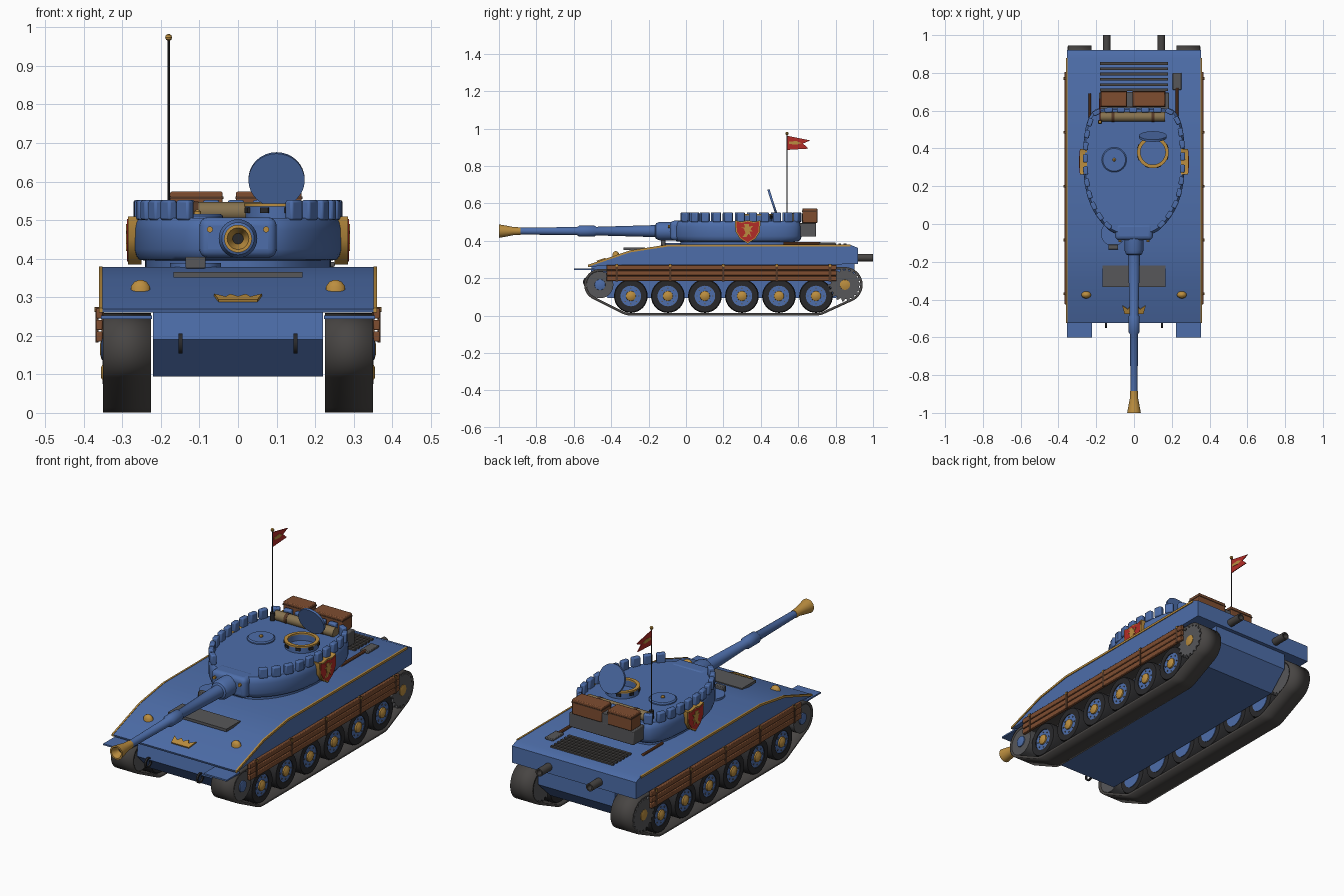
import bpy, bmesh
from math import sin, cos, pi, radians, hypot, atan2
from mathutils import Vector
from mathutils.geometry import convex_hull_2d

cube = bpy.data.objects.get("Cube")
if cube:
    bpy.data.objects.remove(cube, do_unlink=True)


def material(name, rgb):
    m = bpy.data.materials.new(name)
    m.use_nodes = True
    m.diffuse_color = (*rgb, 1)
    m.node_tree.nodes["Principled BSDF"].inputs["Base Color"].default_value = (*rgb, 1)
    return m


BLUE = material("blue paint", (0.075, 0.155, 0.4))
GOLD = material("gold", (0.5, 0.27, 0.05))
WOOD = material("wood", (0.21, 0.075, 0.03))
STRAP = material("dark leather", (0.09, 0.04, 0.02))
RED = material("red", (0.45, 0.025, 0.02))
TRACK = material("track grey", (0.065, 0.06, 0.057))
TYRE = material("tyre black", (0.022, 0.022, 0.024))
STEEL = material("steel grey", (0.095, 0.095, 0.1))
CANVAS = material("canvas", (0.24, 0.17, 0.08))

PLACE = {"X": lambda p, q, h: (h, p, q),
         "Y": lambda p, q, h: (p, h, q),
         "Z": lambda p, q, h: (p, q, h)}


def loft(name, loops, mat, at=(0, 0, 0), cap=True, wrap=False):
    """Skin a series of equal closed loops."""
    bm = bmesh.new()
    rows = [[bm.verts.new(p) for p in loop] for loop in loops]
    n = len(rows[0])
    for a, b in zip(rows, rows[1:] + (rows[:1] if wrap else [])):
        for i in range(n):
            j = (i + 1) % n
            bm.faces.new((a[i], a[j], b[j], b[i]))
    if cap and not wrap:
        bm.faces.new(rows[0])
        bm.faces.new(rows[-1])
    bmesh.ops.recalc_face_normals(bm, faces=bm.faces)
    me = bpy.data.meshes.new(name)
    bm.to_mesh(me)
    bm.free()
    me.materials.append(mat)
    me.shade_smooth()
    me.set_sharp_from_angle(angle=radians(35))
    ob = bpy.data.objects.new(name, me)
    ob.location = at
    bpy.context.collection.objects.link(ob)
    return ob


def prism(name, pts, axis, a, b, mat, at=(0, 0, 0), cap=True):
    return loft(name, [[PLACE[axis](p, q, h) for p, q in pts] for h in (a, b)], mat, at, cap)


def lathe(name, profile, axis, mat, at=(0, 0, 0), wrap=False, n=32):
    ring = [(cos(2 * pi * i / n), sin(2 * pi * i / n)) for i in range(n)]
    return loft(name, [[PLACE[axis](r * c, r * s, h) for c, s in ring] for r, h in profile],
                mat, at, wrap=wrap)


def rod(name, r, a, b, axis, mat, at=(0, 0, 0), n=24):
    return lathe(name, [(r, a), (r, b)], axis, mat, at, n=n)


def box(name, center, size, mat, bevel=0.0):
    w, d, h = (s / 2 for s in size)
    ob = prism(name, [(-w, -d), (w, -d), (w, d), (-w, d)], "Z", -h, h, mat, center)
    if bevel:
        mod = ob.modifiers.new("bevel", "BEVEL")
        mod.width, mod.segments = bevel, 2
    return ob


def smooth_loop(pts, steps=4):
    """Closed Catmull-Rom curve through the points."""
    out, n = [], len(pts)
    for i in range(n):
        a, b, c, d = (Vector(pts[(i + k) % n]) for k in (-1, 0, 1, 2))
        for s in range(steps):
            t = s / steps
            out.append(tuple(0.5 * (2 * b + (c - a) * t + (2 * a - 5 * b + 4 * c - d) * t ** 2
                                    + (3 * b - a - 3 * c + d) * t ** 3)))
    return out


# Hull
deck = [(-0.523, 0.27), (-0.3, 0.347), (-0.1, 0.378), (0.88, 0.378)]
prism("upper_hull", [(-0.52, 0.26)] + deck + [(0.92, 0.362), (0.92, 0.275), (-0.4, 0.272)],
      "X", -0.356, 0.356, BLUE)
prism("lower_hull", [(-0.505, 0.262), (-0.515, 0.19), (-0.42, 0.095), (0.8, 0.095),
                     (0.9, 0.19), (0.9, 0.28), (-0.45, 0.28)], "X", -0.221, 0.221, BLUE)
trim = [(y, z + 0.002) for y, z in deck]
trim += [(y, z - 0.009) for y, z in reversed(deck)]

# Running gear
wheels = [-0.295 + 0.198 * i for i in range(6)]
circles = [(-0.46, 0.165, 0.078), (wheels[0], 0.105, 0.098),
           (wheels[-1], 0.105, 0.098), (0.85, 0.165, 0.088)]
cloud = [(y + r * cos(a * pi / 24), z + r * sin(a * pi / 24))
         for y, z, r in circles for a in range(48)]
belt = [cloud[i] for i in convex_hull_2d(cloud)]
cog = [((0.09 if i % 4 < 2 else 0.076) * cos(i * pi / 36),
        (0.09 if i % 4 < 2 else 0.076) * sin(i * pi / 36)) for i in range(72)]
for s, side in ((1, "left"), (-1, "right")):
    track = prism(side + "_track", belt, "X", 0.226 * s, 0.35 * s, TRACK, cap=False)
    mod = track.modifiers.new("thickness", "SOLIDIFY")
    mod.thickness, mod.offset = 0.013, 0
    for y in wheels:
        at = (0, y, 0.105)
        lathe(side + "_tyre", [(0.055, 0.235 * s), (0.085, 0.235 * s), (0.09, 0.245 * s),
                               (0.09, 0.335 * s), (0.085, 0.345 * s), (0.055, 0.345 * s)],
              "X", TYRE, at, wrap=True)
        rod(side + "_wheel_disc", 0.056, 0.232 * s, 0.341 * s, "X", BLUE, at)
        lathe(side + "_wheel_hub", [(0.028, 0.33 * s), (0.026, 0.348 * s), (0.012, 0.356 * s)],
              "X", GOLD, at, n=20)
        for k in range(8):
            a = k * pi / 4
            rod(side + "_wheel_bolt", 0.004, 0.335 * s, 0.344 * s, "X", STEEL,
                (0, y + 0.042 * cos(a), 0.105 + 0.042 * sin(a)), n=6)
    rod(side + "_idler", 0.072, 0.232 * s, 0.347 * s, "X", STEEL, (0, -0.46, 0.165))
    lathe(side + "_idler_hub", [(0.03, 0.34 * s), (0.028, 0.352 * s), (0.012, 0.356 * s)],
          "X", BLUE, (0, -0.46, 0.165))
    prism(side + "_sprocket", cog, "X", 0.232 * s, 0.352 * s, STEEL, (0, 0.85, 0.165))
    lathe(side + "_sprocket_hub", [(0.03, 0.34 * s), (0.027, 0.354 * s), (0.012, 0.358 * s)],
          "X", GOLD, (0, 0.85, 0.165))

    # Gold edge trim, plank skirt with straps, fender
    prism(side + "_deck_trim", trim, "X", 0.351 * s, 0.36 * s, GOLD)
    for i in range(3):
        box(side + "_skirt_plank", (0.36 * s, 0.19, 0.258 - 0.03 * i), (0.016, 1.23, 0.026), WOOD, 0.003)
    box(side + "_skirt_backing", (0.351 * s, 0.19, 0.23), (0.006, 1.22, 0.08), STRAP)
    for i in range(5):
        y = -0.37 + 0.285 * i
        box(side + "_skirt_strap", (0.366 * s, y, 0.229), (0.008, 0.014, 0.092), STRAP)
        rod(side + "_strap_stud", 0.007, 0.355 * s, 0.372 * s, "X", GOLD, (0, y, 0.268), 10)
    box(side + "_fender", (0.289 * s, -0.545, 0.248), (0.132, 0.11, 0.008), BLUE)

    # Headlight, tow ring, exhaust
    lathe(side + "_headlight", [(0.026, -0.02), (0.025, 0.008), (0.016, 0.02), (0.004, 0.025)],
          "Z", GOLD, (0.253 * s, -0.375, 0.32)).scale = (1, 0.75, 1)
    lathe(side + "_tow_ring", [(0.018, -0.005), (0.026, -0.005), (0.026, 0.005), (0.018, 0.005)],
          "X", TYRE, (0.149 * s, -0.525, 0.18), wrap=True)
    lathe(side + "_exhaust", [(0.013, 0.96), (0.013, 1.0), (0.02, 1.0), (0.02, 0.88)],
          "Y", TRACK, (0.145 * s, 0, 0.31))

    # Turret shield with a prancing beast
    half = [(0.036, -0.008), (0.068, 0), (0.066, -0.06), (0.042, -0.098)]
    crest = [(0, 0)] + half + [(0, -0.125)] + [(-u, v) for u, v in reversed(half)]
    inner = [(u * 0.88, (v + 0.06) * 0.88 - 0.06) for u, v in crest]
    beast = [(-0.03, -0.09), (-0.012, -0.07), (-0.02, -0.045), (-0.034, -0.04), (-0.014, -0.038),
             (-0.02, -0.02), (0.006, -0.02), (0.008, -0.034), (0.03, -0.03), (0.014, -0.048),
             (0.026, -0.06), (0.01, -0.06), (0.02, -0.09), (0.004, -0.072), (-0.008, -0.09)]
    at = (0, 0.33, 0.51)
    prism(side + "_shield_rim", crest, "X", 0.25 * s, 0.286 * s, GOLD, at)
    prism(side + "_shield_field", inner, "X", 0.28 * s, 0.288 * s, RED, at)
    prism(side + "_shield_beast", beast, "X", 0.285 * s, 0.291 * s, GOLD, at)
    rod(side + "_mantlet_rivet", 0.008, -0.095, -0.08, "Y", GOLD, (0.073 * s, 0, 0.476), 10)

# Glacis details
crown = [(-0.05, -0.018), (0.05, -0.018), (0.062, 0.03), (0.032, 0.008), (0.02, 0.028),
         (0, 0.01), (-0.02, 0.028), (-0.032, 0.008), (-0.062, 0.03)]
prism("crown_plate", crown, "Z", 0, 0.007, GOLD, (0, -0.458, 0.293)).rotation_euler.x = atan2(0.077, 0.223)
box("glacis_panel", (0, -0.277, 0.358), (0.335, 0.115, 0.014), STEEL)
rod("driver_hatch", 0.066, 0.37, 0.389, "Z", BLUE, (-0.11, -0.05, 0))
box("driver_periscope", (-0.11, -0.122, 0.39), (0.052, 0.025, 0.03), STEEL, 0.003)

# Engine grille and deck tools
for i in range(6):
    box("engine_slat", (0, 0.71 + 0.028 * i, 0.38), (0.36, 0.014, 0.012), TRACK)
rod("shovel_handle", 0.008, 0.52, 0.72, "Y", WOOD, (0.228, 0, 0.387), 10)
box("shovel_blade", (0.228, 0.755, 0.385), (0.046, 0.09, 0.012), STEEL, 0.003)
rod("pry_bar", 0.007, 0.53, 0.69, "Y", WOOD, (-0.235, 0, 0.386), 10)

# Turret body
half = [(0.06, -0.06), (0.13, -0.03), (0.2, 0.05), (0.247, 0.16), (0.267, 0.31),
        (0.259, 0.475), (0.228, 0.575), (0.17, 0.612)]
outline = smooth_loop([(0, -0.065)] + half + [(0, 0.615)] + [(-x, y) for x, y in reversed(half)])


def ring(k, z):
    return [(x * k, 0.28 + (y - 0.28) * k, z) for x, y in outline]


loft("turret", [ring(k, z) for k, z in ((0.9, 0.37), (0.9, 0.395), (0.96, 0.398), (0.99, 0.407), (1.01, 0.425),
                                        (1.01, 0.475), (0.995, 0.495), (0.97, 0.505))], BLUE)

# Battlement blocks spaced evenly along the rim
rim = [Vector(p) for p in ring(0.965, 0.526)]
travelled, due = 0, 0.03
for a, b in zip(rim, rim[1:] + rim[:1]):
    length = (b - a).length
    while due <= travelled + length:
        p = a.lerp(b, (due - travelled) / length)
        if p.y > -0.012:
            block = box("battlement", p, (0.043, 0.026, 0.052), BLUE, 0.006)
            block.rotation_euler.z = atan2(b.y - a.y, b.x - a.x)
        due += 0.0645
    travelled += length

# Gun
mantlet = box("mantlet", (0, -0.04, 0.455), (0.2, 0.09, 0.105), BLUE)
mod = mantlet.modifiers.new("bevel", "BEVEL")
mod.width, mod.segments = 0.022, 4
gun = (0, 0, 0.452)
lathe("gun_barrel", [(0.05, -0.05), (0.05, -0.14), (0.042, -0.16), (0.032, -0.165), (0.023, -0.48),
                     (0.03, -0.492), (0.03, -0.57), (0.022, -0.582), (0.018, -0.9)], "Y", BLUE, gun)
lathe("muzzle_flare", [(0.012, -0.95), (0.022, -0.985), (0.028, -1.0), (0.036, -1.0),
                       (0.03, -0.965), (0.022, -0.925), (0.02, -0.885)], "Y", GOLD, gun)
rod("gun_bore", 0.014, -0.96, -0.95, "Y", TYRE, gun)

# Commander cupola with open lid, second hatch
at = (0.1, 0.38, 0)
lathe("cupola", [(0.066, 0.5), (0.08, 0.5), (0.08, 0.536), (0.066, 0.536)], "Z", BLUE, at, wrap=True)
lathe("cupola_rim", [(0.066, 0.535), (0.084, 0.535), (0.084, 0.543), (0.066, 0.543)], "Z", GOLD, at, wrap=True)
for k in range(8):
    a = (k + 0.5) * pi / 4
    vis = box("cupola_periscope", (0.1 + 0.081 * cos(a), 0.38 + 0.081 * sin(a), 0.526), (0.01, 0.022, 0.014), TYRE)
    vis.rotation_euler.z = a
lid = rod("cupola_lid", 0.073, -0.006, 0.006, "Z", BLUE, (0.1, 0.463, 0.605), 32)
lid.rotation_euler.x = radians(-72)
lathe("loader_hatch", [(0.066, 0.5), (0.066, 0.511), (0.06, 0.516)], "Z", BLUE, (-0.105, 0.34, 0))
lathe("hatch_knob", [(0.009, 0.515), (0.009, 0.522), (0.003, 0.527)], "Z", GOLD, (-0.105, 0.34, 0), n=12)

# Rear stowage
box("stowage_bin", (0, 0.65, 0.459), (0.37, 0.09, 0.074), STEEL, 0.004)
for x, w in ((-0.108, 0.136), (0.08, 0.17)):
    box("wooden_chest", (x, 0.662, 0.535), (w, 0.08, 0.078), WOOD, 0.004)
    box("chest_lid_band", (x, 0.662, 0.558), (w + 0.004, 0.084, 0.006), STRAP)
box("chest_strap", (-0.024, 0.66, 0.52), (0.034, 0.078, 0.05), STEEL)
rod("bedroll", 0.025, -0.178, 0.165, "X", CANVAS, (0, 0.567, 0.522))
for x in (-0.11, 0.1):
    rod("bedroll_strap", 0.027, -0.008, 0.008, "X", STRAP, (x, 0.567, 0.522))

# Aerial and swallowtail flag
at = (-0.18, 0.54, 0)
rod("aerial_base", 0.012, 0.5, 0.545, "Z", TYRE, at, 12)
rod("aerial", 0.003, 0.52, 0.97, "Z", TYRE, at, 8)
lathe("aerial_ball", [(0.002, 0.965), (0.007, 0.968), (0.009, 0.974), (0.007, 0.98), (0.002, 0.983)],
      "Z", GOLD, at, n=12)
prism("flag", [(0, 0.962), (0.125, 0.937), (0.085, 0.92), (0.115, 0.893), (0, 0.886)], "X", -0.002, 0.002, RED, at)
prism("flag_stripe", [(0.01, 0.93), (0.05, 0.934), (0.078, 0.922), (0.05, 0.914), (0.01, 0.918)],
      "X", -0.0035, 0.0035, GOLD, at)
